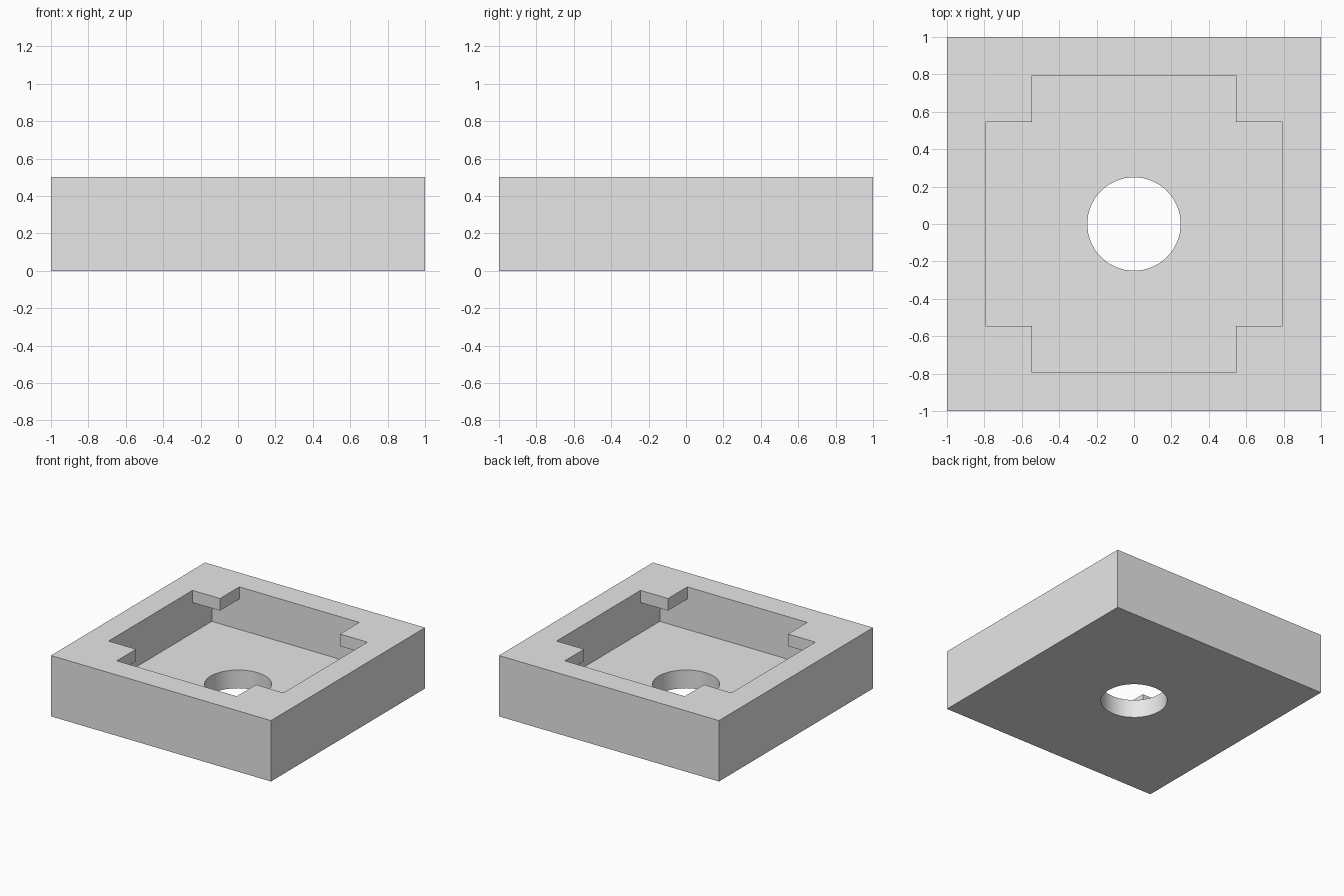
import bpy
import bmesh
import math

if "Cube" in bpy.data.objects:
    bpy.data.objects.remove(bpy.data.objects["Cube"])

H, FLOOR, TAB = 0.5, 0.15, 0.4      # total height, cavity floor, underside of corner tabs
OUT, CAV, NOTCH, R = 1.0, 0.795, 0.545, 0.25

grey = bpy.data.materials.new("light_grey")
grey.diffuse_color = (0.8, 0.8, 0.8, 1)
grey.use_nodes = True
grey.node_tree.nodes["Principled BSDF"].inputs["Base Color"].default_value = grey.diffuse_color


def prism(name, outline, z0, z1):
    """Extrude a closed outline from z0 to z1."""
    bm = bmesh.new()
    face = bm.faces.new([bm.verts.new((x, y, z0)) for x, y in outline])
    ext = bmesh.ops.extrude_face_region(bm, geom=[face])
    for v in ext["geom"]:
        if isinstance(v, bmesh.types.BMVert):
            v.co.z = z1
    bmesh.ops.recalc_face_normals(bm, faces=bm.faces)
    mesh = bpy.data.meshes.new(name)
    bm.to_mesh(mesh)
    bm.free()
    mesh.materials.append(grey)
    obj = bpy.data.objects.new(name, mesh)
    bpy.context.collection.objects.link(obj)
    return obj


def square(r):
    return [(-r, -r), (r, -r), (r, r), (-r, r)]


# Solid block
tray = prism("tray", square(OUT), 0, H)

# Cross-shaped mouth, leaving a tab in each corner
quarter = [(CAV, -NOTCH), (CAV, NOTCH), (NOTCH, NOTCH)]
cross = []
for i in range(4):
    c, s = round(math.cos(i * math.pi / 2)), round(math.sin(i * math.pi / 2))
    cross += [(x * c - y * s, x * s + y * c) for x, y in quarter]

# Round drain hole
circle = [(R * math.cos(a * math.tau / 32), R * math.sin(a * math.tau / 32)) for a in range(32)]

cutters = [
    prism("cavity_cutter", square(CAV), FLOOR, TAB),
    prism("mouth_cutter", cross, TAB - 0.05, H + 0.1),
    prism("hole_cutter", circle, -0.1, FLOOR + 0.05),
]
for cutter in cutters:
    cutter.hide_render = True
    cutter.hide_set(True)
    cut = tray.modifiers.new(cutter.name, 'BOOLEAN')
    cut.operation = 'DIFFERENCE'
    cut.solver = 'EXACT'
    cut.object = cutter

# Apply the cuts and smooth the hole wall only
bpy.context.view_layer.objects.active = tray
tray.select_set(True)
for name in [m.name for m in tray.modifiers]:
    bpy.ops.object.modifier_apply(modifier=name)
for cutter in cutters:
    bpy.data.objects.remove(cutter)
bpy.ops.object.shade_smooth_by_angle(angle=math.radians(30))
